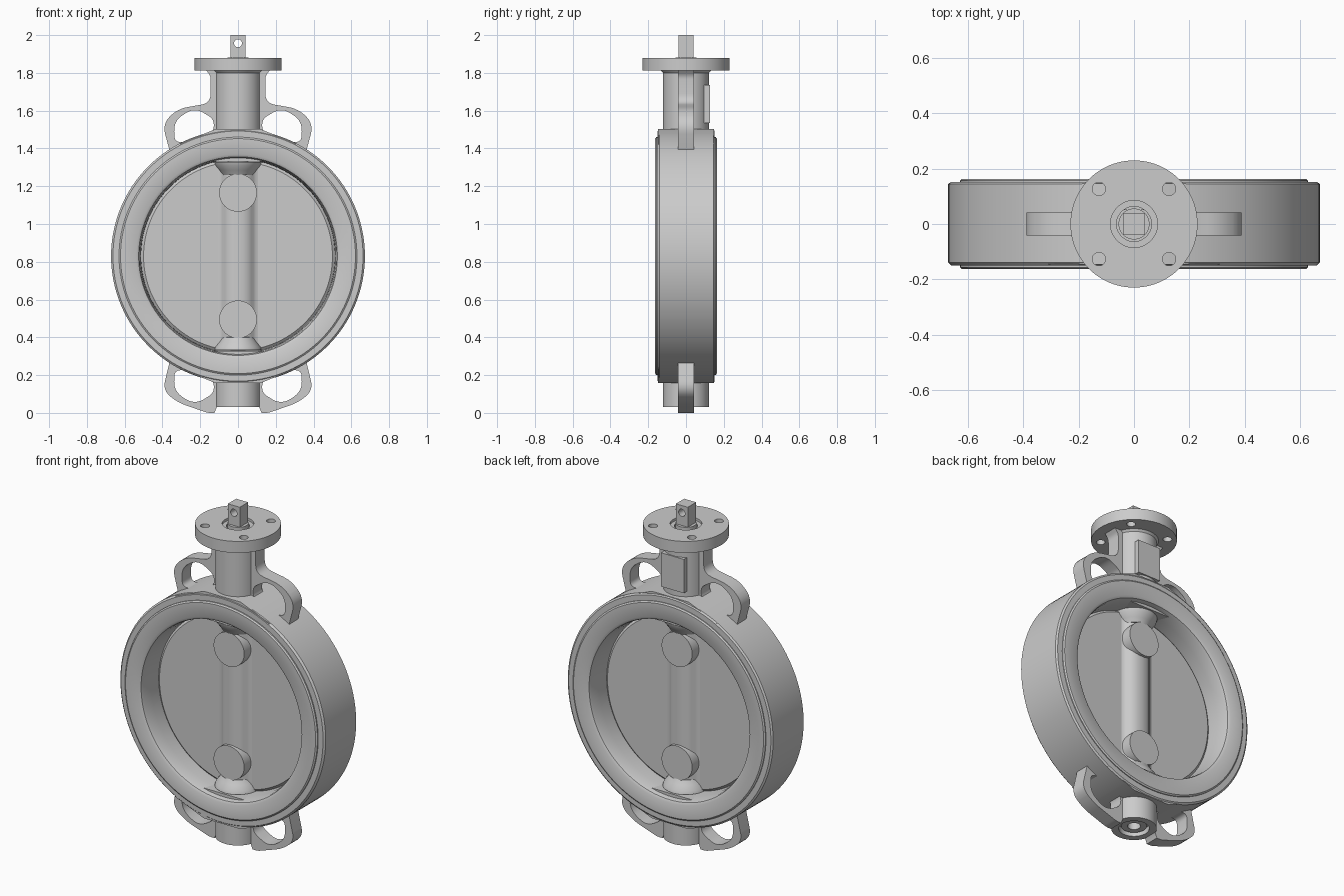
import bpy, bmesh, math
from mathutils import Vector, Matrix

if "Cube" in bpy.data.objects:
    bpy.data.objects.remove(bpy.data.objects["Cube"])

CZ = 0.83  # height of the bore axis


def finish(bm, name):
    bmesh.ops.remove_doubles(bm, verts=bm.verts, dist=1e-5)
    bmesh.ops.recalc_face_normals(bm, faces=bm.faces)
    me = bpy.data.meshes.new(name)
    bm.to_mesh(me)
    bm.free()
    ob = bpy.data.objects.new(name, me)
    bpy.context.collection.objects.link(ob)
    return ob


def lathe(name, profile, axis='Z', segs=64):
    """Revolve a closed (radius, height) profile about z, or about y through the bore centre."""
    bm = bmesh.new()
    rings = []
    for i in range(segs):
        a = 2 * math.pi * i / segs
        c, s = math.cos(a), math.sin(a)
        rings.append([bm.verts.new((r * c, r * s, h) if axis == 'Z' else (r * c, h, CZ + r * s))
                      for r, h in profile])
    n = len(profile)
    for i in range(segs):
        p, q = rings[i], rings[(i + 1) % segs]
        for j in range(n):
            k = (j + 1) % n
            if profile[j][0] + profile[k][0] > 0:
                bm.faces.new((p[j], p[k], q[k], q[j]))
    bmesh.ops.dissolve_degenerate(bm, dist=1e-6, edges=bm.edges)
    return finish(bm, name)


def prism(name, pts, vec):
    """Extrude a planar polygon of 3D points along vec."""
    bm = bmesh.new()
    f = bm.faces.new([bm.verts.new(p) for p in pts])
    ext = bmesh.ops.extrude_face_region(bm, geom=[f])
    bmesh.ops.translate(bm, vec=vec, verts=[v for v in ext['geom'] if isinstance(v, bmesh.types.BMVert)])
    return finish(bm, name)


def box(name, x, y, z):
    return prism(name, [(x[0], y[0], z[0]), (x[1], y[0], z[0]), (x[1], y[1], z[0]), (x[0], y[1], z[0])],
                 (0, 0, z[1] - z[0]))


def rod(name, r, start, end, segs=48):
    s, e = Vector(start), Vector(end)
    bm = bmesh.new()
    bmesh.ops.create_cone(bm, cap_ends=True, segments=segs, radius1=r, radius2=r, depth=(e - s).length)
    rot = Vector((0, 0, 1)).rotation_difference(e - s).to_matrix().to_4x4()
    bm.transform(Matrix.Translation((s + e) / 2) @ rot)
    return finish(bm, name)


def cut(ob, cutter):
    cutter.hide_render = True
    cutter.hide_set(True)
    m = ob.modifiers.new("cut", 'BOOLEAN')
    m.object, m.operation, m.solver = cutter, 'DIFFERENCE', 'EXACT'


def rounded(pts, steps=6):
    """Round each (x, z, radius) corner of a polygon with a small arc."""
    out = []
    for i, (x, z, r) in enumerate(pts):
        p = Vector((x, z))
        a, b = Vector(pts[i - 1][:2]) - p, Vector(pts[(i + 1) % len(pts)][:2]) - p
        if r == 0:
            out.append(p)
            continue
        d = min(r, a.length * 0.49, b.length * 0.49)
        s, e = p + a.normalized() * d, p + b.normalized() * d
        for k in range(steps + 1):
            t = k / steps
            out.append(s * (1 - t) ** 2 + p * 2 * t * (1 - t) + e * t * t)
    return out


def lug(name, outline, hole, side):
    cu = bpy.data.curves.new(name, 'CURVE')
    cu.dimensions, cu.fill_mode, cu.extrude = '2D', 'BOTH', 0.042
    for loop in (outline, hole):
        pts = rounded(loop)
        sp = cu.splines.new('POLY')
        sp.points.add(len(pts) - 1)
        for q, p in zip(sp.points, pts):
            q.co = (side * p.x, p.y, 0, 1)
        sp.use_cyclic_u = True
    ob = bpy.data.objects.new(name, cu)
    bpy.context.collection.objects.link(ob)
    ob.rotation_euler = (math.pi / 2, 0, 0)
    bpy.ops.object.select_all(action='DESELECT')
    ob.select_set(True)
    bpy.context.view_layer.objects.active = ob
    bpy.ops.object.convert(target='MESH')


# Body ring and rubber liner, revolved about the bore axis
lathe("body_ring", [(0.6, -0.15), (0.662, -0.15), (0.672, -0.14), (0.672, 0.145), (0.662, 0.152),
                    (0.6, 0.152)], 'Y', 128)
half = [(0.63, 0.15), (0.63, 0.157), (0.622, 0.163), (0.54, 0.163), (0.526, 0.155), (0.521, 0.14),
        (0.515, 0.08)]
lathe("liner", [(r, -h) for r, h in half] + [(0.513, 0)] + half[::-1], 'Y', 128)

# Flattened pads on the ring, and flat seats in the bore, top and bottom
for label, f in (("top", lambda z: z), ("bottom", lambda z: 2 * CZ - z)):
    pad = [(-0.31, 1.424), (-0.12, 1.502), (0.12, 1.502), (0.31, 1.424), (0.2, 1.38), (-0.2, 1.38)]
    prism(label + "_body_pad", [(x, -0.147, f(z)) for x, z in pad], (0, 0.294, 0))
    prism(label + "_bore_seat", [(x, -0.13, f(z)) for x, z in
                                 ((-0.135, 1.332), (0.135, 1.332), (0.135, 1.39), (-0.135, 1.39))], (0, 0.26, 0))
    lathe(label + "_hub_collar", [(0, f(1.328)), (0.125, f(1.328)), (0.12, f(1.31)), (0.1, f(1.285)),
                                  (0.085, f(1.26)), (0, f(1.25))])
    rod(label + "_disc_boss", 0.1, (0, -0.085, f(1.165)), (0, 0.085, f(1.165)))

# Disc with the filleted shaft hub across it
lathe("disc", [(0, -0.02), (0.5, -0.02), (0.514, -0.008), (0.514, 0.008), (0.5, 0.02), (0, 0.02)], 'Y', 128)
q = [(0.11, 0.019), (0.094, 0.023), (0.082, 0.032), (0.07, 0.046), (0.055, 0.058), (0.03, 0.067), (0, 0.07)]
upper = q + [(-x, y) for x, y in q[-2::-1]]
section = upper + [(-x, -y) for x, y in upper]
prism("disc_hub", [(x, y, 0.36) for x, y in section], (0, 0, 0.94))

# Neck with actuator flange and its bolt holes
neck = lathe("neck_flange", [(0.063, 1.4), (0.122, 1.4), (0.122, 1.8), (0.132, 1.812), (0.23, 1.812),
                             (0.23, 1.88), (0.085, 1.88), (0.085, 1.865), (0.063, 1.865)], 'Z', 96)
for i, (sx, sy) in enumerate(((1, 1), (-1, 1), (-1, -1), (1, -1))):
    cut(neck, rod(f"bolt_hole_cutter_{i}", 0.024, (sx * 0.127, sy * 0.127, 1.75),
                  (sx * 0.127, sy * 0.127, 1.95), 24))
box("neck_plate", (-0.075, 0.075), (0.05, 0.128), (1.535, 1.735))

# Shaft with square drive end and cross hole
rod("shaft", 0.056, (0, 0, 1.3), (0, 0, 1.882))
drive = box("shaft_drive", (-0.039, 0.039), (-0.039, 0.039), (1.85, 2.0))
cut(drive, rod("cross_hole_cutter", 0.021, (0, -0.1, 1.957), (0, 0.1, 1.957), 24))

# Bottom stub with recessed plug
lathe("bottom_stub", [(0, 0.12), (0.035, 0.12), (0.035, 0.045), (0.068, 0.045), (0.068, 0.065), (0.082, 0.065),
                      (0.082, 0.03), (0.122, 0.03), (0.122, 0.25), (0, 0.25)])

# Four locating lugs with slotted windows
top_out = [(0.1, 1.815, 0), (0.17, 1.815, 0), (0.145, 1.785, 0.04), (0.145, 1.64, 0.05), (0.32, 1.61, 0.09),
           (0.4, 1.53, 0.09), (0.36, 1.38, 0), (0.25, 1.36, 0), (0.1, 1.4, 0)]
low_out = [(0.1, 0.25, 0), (0.25, 0.3, 0), (0.36, 0.28, 0), (0.398, 0.12, 0.08), (0.32, 0.055, 0.07),
           (0.16, 0.0, 0.02), (0.125, 0.0, 0), (0.112, 0.03, 0), (0.1, 0.04, 0)]
window = [(0.128, 1.555, 0.03), (0.23, 1.618, 0.06), (0.34, 1.545, 0.06), (0.335, 1.435, 0.03),
          (0.25, 1.432, 0.03), (0.128, 1.49, 0.03)]
for label, s in (("right", 1), ("left", -1)):
    lug("top_lug_" + label, top_out, window, s)
    lug("bottom_lug_" + label, low_out, [(x, 2 * CZ - z, r) for x, z, r in window], s)

# Smooth shading with sharp edges kept
bpy.ops.object.select_all(action='DESELECT')
for ob in bpy.context.collection.objects:
    if ob.type == 'MESH' and not ob.hide_render:
        ob.select_set(True)
        bpy.context.view_layer.objects.active = ob
bpy.ops.object.shade_smooth_by_angle(angle=math.radians(30))
